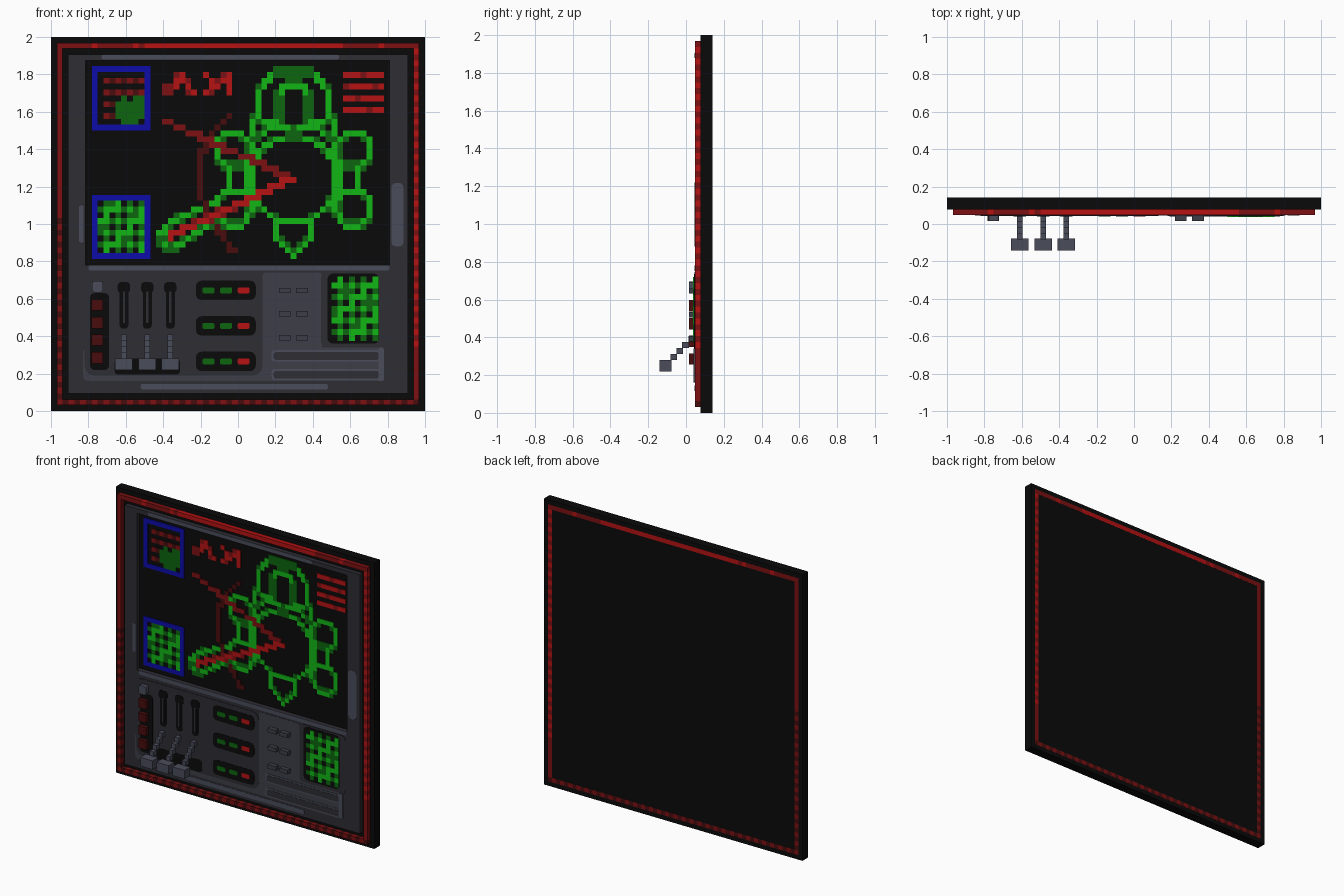
import bpy, bmesh, math
from mathutils import Vector

if "Cube" in bpy.data.objects:
    bpy.data.objects.remove(bpy.data.objects["Cube"], do_unlink=True)

V = 1 / 32          # size of one pixel cell
BACK, BASE, FACE, KNOB = 0.1406, 0.078, 0.047, 0.016   # depth levels


def material(name, r, g, b):
    m = bpy.data.materials.new(name)
    m.use_nodes = True
    m.diffuse_color = (r, g, b, 1)
    m.node_tree.nodes["Principled BSDF"].inputs["Base Color"].default_value = (r, g, b, 1)
    return m


BLACK = material("black", .003, .003, .003)
BRIGHT_RED = material("bright red", .46, .006, .007)
RED = material("red", .2, .005, .006)
DARK_RED = material("dark red", .065, .004, .004)
GREEN = material("bright green", .006, .47, .008)
DARK_GREEN = material("dark green", .004, .13, .005)
BLUE = material("blue", .004, .004, .4)
DARK_GREY = material("dark grey", .026, .026, .034)
MID_GREY = material("mid grey", .046, .048, .064)
LIGHT_GREY = material("light grey", .068, .073, .105)


def finish(name, bm, mats):
    bmesh.ops.recalc_face_normals(bm, faces=bm.faces)
    me = bpy.data.meshes.new(name)
    bm.to_mesh(me)
    bm.free()
    for m in mats:
        me.materials.append(m)
    ob = bpy.data.objects.new(name, me)
    bpy.context.collection.objects.link(ob)
    return ob


def add_box(bm, x0, x1, y0, y1, z0, z1, index=0):
    verts = bmesh.ops.create_cube(bm, size=1)["verts"]
    for v in verts:
        v.co = Vector(((x0, x1)[v.co.x > 0], (y0, y1)[v.co.y > 0], (z0, z1)[v.co.z > 0]))
    for f in {f for v in verts for f in v.link_faces}:
        f.material_index = index
    return verts


def boxes(name, mat, *specs):
    bm = bmesh.new()
    for s in specs:
        add_box(bm, *s)
    return finish(name, bm, [mat])


def plate(name, mat, x0, x1, z0, z1, level=1, radius=.02):
    """Thin rounded inlay on the panel face; a higher level lies on top."""
    bm = bmesh.new()
    add_box(bm, x0, x1, FACE - .0015 * level, FACE + .002, z0, z1)
    edges = [e for e in bm.edges if abs(e.verts[0].co.y - e.verts[1].co.y) > .001]
    if radius:
        bmesh.ops.bevel(bm, geom=edges, offset=radius, segments=3, profile=.5, affect='EDGES')
    return finish(name, bm, [mat])


def pixels(name, cells, y0, y1):
    """Cells {(i, j): material} as square tiles on the pixel grid."""
    mats = list(dict.fromkeys(cells.values()))
    bm = bmesh.new()
    for (i, j), m in cells.items():
        x, z = -1 + i * V, j * V
        add_box(bm, x, x + V, y0, y1, z, z + V, mats.index(m))
    return finish(name, bm, mats)


def stroke(cells, pts, bright, dim, inner=.013, outer=.022):
    """Draw a polyline in pixel cells, dimmer where a cell is only grazed."""
    for a, b in zip(pts, pts[1:]):
        a, b = Vector(a), Vector(b)
        d = b - a
        for i in range(3, 61):
            for j in range(3, 61):
                c = Vector((-1 + (i + .5) * V, (j + .5) * V))
                t = max(0, min(1, (c - a).dot(d) / d.length_squared))
                dist = (c - a - d * t).length
                if dist < inner:
                    cells[i, j] = bright
                elif dist < outer and cells.get((i, j)) != bright:
                    cells[i, j] = dim


def weave(i0, i1, j0, j1):
    """Woven green key grid."""
    out = {}
    for i in range(i0, i1):
        for j in range(j0, j1):
            n = (i - i0) % 2 + (j - j0) % 2
            if n or (i * 3 + j) % 5 == 0:
                out[i, j] = GREEN if n == 2 or (n == 1 and (i + 2 * j) % 3 == 0) else DARK_GREEN
    return out


# Backing slab and coloured edge light
boxes("backing_slab", BLACK, (-1, 1, BASE, BACK, 0, 2))
rim = {}
for k in range(1, 63):
    odd = k % 2
    rim[k, 1] = RED if odd else DARK_RED
    rim[1, k] = RED if k > 32 or odd else DARK_RED
    rim[62, k] = BRIGHT_RED if odd and k > 10 else RED
for k in range(1, 63):
    rim[k, 62] = BRIGHT_RED if 15 < k < 49 or k % 7 == 0 else RED
pixels("edge_light", rim, FACE, BACK + .0006)

# Panel housing around the screen opening
boxes("panel_housing", DARK_GREY,
      (-.91, .91, FACE, BASE + .01, .094, .78),
      (-.91, -.815, FACE, BASE + .01, .78, 1.875),
      (.81, .91, FACE, BASE + .01, .78, 1.875),
      (-.91, .91, FACE, BASE + .01, 1.875, 1.906))
plate("top_highlight", LIGHT_GREY, -.73, .54, 1.88, 1.905, 1, .01)
plate("screen_sill", LIGHT_GREY, -.8, .81, .752, .78, 1, .01)
plate("left_wear", LIGHT_GREY, -.85, -.825, .9, 1.1, 1, .01)
plate("right_wear", LIGHT_GREY, .82, .885, .88, 1.22, 1, .025)
plate("bottom_highlight", LIGHT_GREY, -.52, .48, .115, .145, 1, .01)
plate("right_console", MID_GREY, .13, .45, .17, .74, 1, .02)
plate("lower_console", MID_GREY, -.83, .78, .16, .34, 1, .03)
plate("lever_surround", DARK_GREY, -.82, .13, .19, .73, 2, .05)

# Screen drawings
art = {}
CX, CZ = .297, 1.24
n = 32
stroke(art, [(CX + .23 * math.cos(k * math.tau / n), CZ + .23 * math.sin(k * math.tau / n))
             for k in range(n + 1)], GREEN, DARK_GREEN, .012, .019)
lobe = [(.23, .18), (.28, .245), (.36, .245), (.415, .2), (.415, .12), (.37, .07), (.27, .07), (.23, .12), (.23, .18)]
link = [(.24, .07), (.345, .07), (.345, -.07), (.24, -.07), (.24, .07)]
outer_arch = [(.2, .22), (.23, .29), (.185, .35), (.185, .47), (.1, .575), (0, .575)]
inner_arch = [(.17, .25), (.08, .3), (.08, .45), (.04, .505), (0, .505)]
cross_bar = [(.17, .31), (.06, .27), (0, .26)]
foot = [(.1, -.22), (.09, -.31), (.03, -.385), (0, -.4)]
for s in (1, -1):
    for shape in (lobe, [(x, -z) for x, z in lobe], link, outer_arch, inner_arch, cross_bar, foot):
        stroke(art, [(CX + s * x, CZ + z) for x, z in shape], GREEN, DARK_GREEN)
stroke(art, [(-.41, .95), (-.36, 1.01), (-.14, 1.11), (-.09, 1.06), (-.2, .96), (-.34, .87), (-.4, .88), (-.41, .95)],
       GREEN, DARK_GREEN)
# Red trajectory lines
stroke(art, [(-.03, 1.6), (-.16, 1.47), (-.2, 1.35), (-.2, 1.15), (-.14, 1.02), (-.03, .86)], DARK_RED, DARK_RED, .017, .017)
stroke(art, [(-.39, 1.55), (-.17, 1.45), (.1, 1.33), (.28, 1.24)], RED, RED, .018, .018)
stroke(art, [(-.37, .93), (.28, 1.24)], BRIGHT_RED, RED, .018, .022)
# Red squiggles and text-like bars
for line in ([(-.39, 1.72), (-.35, 1.72), (-.31, 1.8), (-.25, 1.71), (-.22, 1.71)],
             [(-.17, 1.8), (-.14, 1.77)],
             [(-.17, 1.7), (-.1, 1.75), (-.05, 1.8)], [(-.05, 1.8), (-.05, 1.7)]):
    stroke(art, line, BRIGHT_RED, RED, .014, .018)
for j in (51, 53, 55, 57):
    for i in range(50, 57):
        art[i, j] = RED if (i + j) % 5 == 0 else BRIGHT_RED
# Blue framed readouts
for j0 in (26, 48):
    for i in range(7, 17):
        for j in range(j0, j0 + 11):
            if i in (7, 16) or j in (j0, j0 + 10):
                art[i, j] = BLUE
art.update(weave(8, 16, 27, 36))
for j in (50, 52, 54, 56):
    for i in range(9, 16):
        art[i, j] = RED if i % 2 else DARK_RED
for i in range(11, 16):
    for j in range(49, 54):
        if (i, j) not in ((11, 49), (13, 53), (11, 53), (15, 49)):
            art[i, j] = DARK_GREEN
pixels("screen_graphics", art, BASE - .006, BASE + .002)

# Square red buttons with a round-cornered recess and a grey knob
plate("button_recess", BLACK, -.79, -.69, .22, .63, 3)
boxes("red_buttons", DARK_RED, *[(-.782, -.722, KNOB, FACE, z - .03, z + .03) for z in (.285, .38, .472, .567)])
bm = bmesh.new()
v = add_box(bm, -.78, -.722, KNOB, FACE, .635, .695)
bmesh.ops.bevel(bm, geom=[e for e in bm.edges if abs(e.verts[0].co.y - e.verts[1].co.y) > .001],
                offset=.012, segments=2, profile=.5, affect='EDGES')
finish("grey_knob", bm, [LIGHT_GREY])

# Three stepped levers
plate("lever_base_recess", BLACK, -.66, -.31, .195, .28, 3)
for k, x in enumerate((-.61, -.485, -.362)):
    plate(f"lever_slot_{k + 1}", BLACK, x - .024, x + .024, .44, .67, 3)
    plate(f"lever_slot_top_{k + 1}", BLACK, x - .033, x + .033, .63, .69, 4)
    plate(f"lever_slot_groove_{k + 1}", DARK_GREY, x - .006, x + .006, .47, .64, 5, 0)
    steps = [(x - .015, x + .015, y - .018, y + .018, z - .016, z + .016)
             for y, z in ((-.065, .297), (-.033, .328), (-.002, .36), (.03, .392))]
    boxes(f"lever_{k + 1}", LIGHT_GREY, (x - .047, x + .047, -.1406, -.078, .22, .281), *steps)

# Indicator lamp groups
for k, z in enumerate((.265, .455, .645)):
    plate(f"lamp_bezel_{k + 1}", BLACK, -.225, .095, z - .052, z + .052, 3, .03)
    for c, (x, mat) in enumerate(((-.158, DARK_GREEN), (-.064, DARK_GREEN), (.03, BRIGHT_RED))):
        plate(f"lamp_{k + 1}_{c + 1}", mat, x - .032, x + .032, z - .016, z + .016, 5, .009)

# Small grey keys
boxes("grey_keys", MID_GREY, *[(x - .031, x + .031, KNOB, FACE, z - .014, z + .014)
                               for x in (.25, .342) for z in (.392, .52, .645)])

# Green keypad
plate("keypad_surround", DARK_GREY, .445, .8, .34, .745, 2, .03)
plate("keypad_recess", BLACK, .478, .755, .36, .735, 3, .03)
pixels("keypad", weave(48, 56, 12, 23), FACE - .009, FACE)

# Long slots with raised lips
for k, z in enumerate((.265, .165)):
    plate(f"slot_lip_{k + 1}", LIGHT_GREY, .18, .77, z, z + .06, 3, .015)
    plate(f"slot_{k + 1}", DARK_GREY, .19, .755, z + .008, z + .05, 4, .015)
plate("slot_end_trim", LIGHT_GREY, .75, .78, .16, .34, 5, .01)
